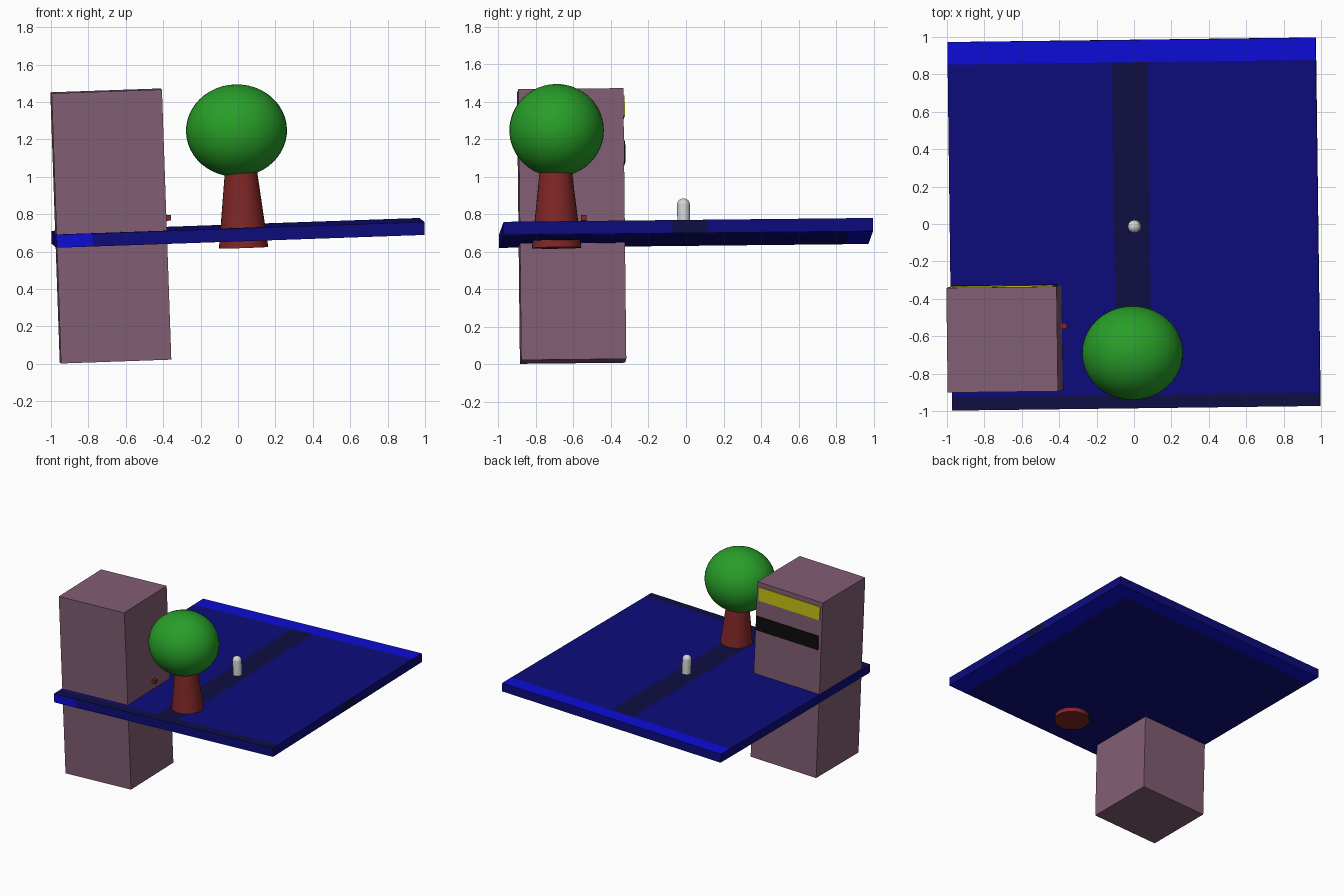
import bpy, bmesh, math
from mathutils import Matrix, Vector, Euler

if "Cube" in bpy.data.objects:
    bpy.data.objects.remove(bpy.data.objects["Cube"])

# whole scene leans slightly
TILT = Euler((math.radians(0.6), math.radians(-2.0), math.radians(0.72))).to_matrix().to_4x4()


def mat(name, r, g, b):
    m = bpy.data.materials.new(name)
    lin = [(c / 255 / 12.92) if c <= 10 else ((c / 255 + 0.055) / 1.055) ** 2.4 for c in (r, g, b)]
    m.diffuse_color = (*lin, 1)
    m.use_nodes = True
    m.node_tree.nodes["Principled BSDF"].inputs["Base Color"].default_value = m.diffuse_color
    return m


NAVY = mat("navy blue", 12, 12, 124)
BRIGHT = mat("bright blue", 12, 12, 214)
ROAD = mat("dark road", 14, 14, 66)
MAUVE = mat("mauve wall", 130, 94, 116)
BROWN = mat("red brown", 128, 38, 38)
GREEN = mat("leaf green", 40, 158, 40)
YELLOW = mat("yellow", 200, 195, 18)
BLACK = mat("black", 12, 12, 12)
WHITE = mat("off white", 212, 212, 212)


def finish(name, bm, centre, mats, smooth=False):
    me = bpy.data.meshes.new(name)
    bmesh.ops.recalc_face_normals(bm, faces=bm.faces[:])
    bm.to_mesh(me)
    bm.free()
    for m in mats:
        me.materials.append(m)
    ob = bpy.data.objects.new(name, me)
    bpy.context.collection.objects.link(ob)
    ob.matrix_world = Matrix.Translation(centre) @ TILT
    if smooth:
        bpy.ops.object.select_all(action='DESELECT')
        ob.select_set(True)
        bpy.context.view_layer.objects.active = ob
        bpy.ops.object.shade_smooth_by_angle(angle=math.radians(40))
    return ob


def box_mesh(size, offset=(0, 0, 0)):
    bm = bmesh.new()
    bmesh.ops.create_cube(bm, size=1)
    for v in bm.verts:
        v.co = Vector([c * s + o for c, s, o in zip(v.co, size, offset)])
    return bm


def lathe(profile, steps=32):
    bm = bmesh.new()
    vs = [bm.verts.new((r, 0, z)) for r, z in profile]
    es = [bm.edges.new(p) for p in zip(vs, vs[1:])]
    bmesh.ops.spin(bm, geom=vs + es, cent=(0, 0, 0), axis=(0, 0, 1),
                   angle=2 * math.pi, steps=steps)
    bmesh.ops.remove_doubles(bm, verts=bm.verts[:], dist=1e-5)
    return bm


# ground slab, cut along the painted borders
bm = box_mesh((1.97, 1.97, 0.07))
cuts = [(0, v) for v in (-0.79, -0.105, 0.085, 0.83)] + [(1, v) for v in (-0.915, -0.085, 0.1, 0.865)]
for axis, v in cuts:
    co, no = Vector((0, 0, 0)), Vector((0, 0, 0))
    co[axis], no[axis] = v, 1
    bmesh.ops.bisect_plane(bm, geom=bm.verts[:] + bm.edges[:] + bm.faces[:], plane_co=co, plane_no=no)
bm.normal_update()
for f in bm.faces:
    c, n = f.calc_center_median(), f.normal
    if n.z > 0.5:            # top: bright back strip, dark front strip, road
        if c.y > 0.865:
            f.material_index = 1
        elif c.y < -0.915 or -0.105 < c.x < 0.085:
            f.material_index = 2
    elif n.z < -0.5:         # underside border
        f.material_index = int(c.y > 0.865 or c.x > 0.83)
    elif n.y < -0.5:         # front edge
        f.material_index = int(c.x < -0.79)
    elif n.x > 0.5 and -0.085 < c.y < 0.1:   # road end on the side
        f.material_index = 2
finish("ground_slab", bm, (0, 0, 0.70), [NAVY, BRIGHT, ROAD])

# building with two painted bands on the back
B = (-0.68, -0.61, 0.737)
finish("building", box_mesh((0.59, 0.56, 1.445)), B, [MAUVE])
finish("yellow_sign", box_mesh((0.55, 0.008, 0.11), (0, 0.283, 0.63)), B, [YELLOW])
finish("black_window", box_mesh((0.56, 0.008, 0.115), (0.01, 0.283, 0.385)), B, [BLACK])
finish("door_knob", box_mesh((0.03, 0.03, 0.03)), (-0.374, -0.545, 0.78), [BROWN])

# tree
finish("tree_trunk", lathe([(0, 0), (0.132, 0), (0.085, 0.42), (0, 0.42)]),
       (0.03, -0.69, 0.62), [BROWN], True)
bm = bmesh.new()
bmesh.ops.create_uvsphere(bm, u_segments=40, v_segments=24, radius=1)
bmesh.ops.scale(bm, vec=(0.27, 0.252, 0.247), verts=bm.verts[:])
finish("tree_crown", bm, (-0.008, -0.69, 1.247), [GREEN], True)

# small capsule figure
arc = [(0.034 * math.cos(a), 0.122 + 0.034 * math.sin(a))
       for a in (i * math.pi / 16 for i in range(8))]
finish("capsule_figure", lathe([(0, 0), (0.034, 0)] + arc + [(0, 0.156)], 24),
       (0.005, -0.012, 0.728), [WHITE], True)
